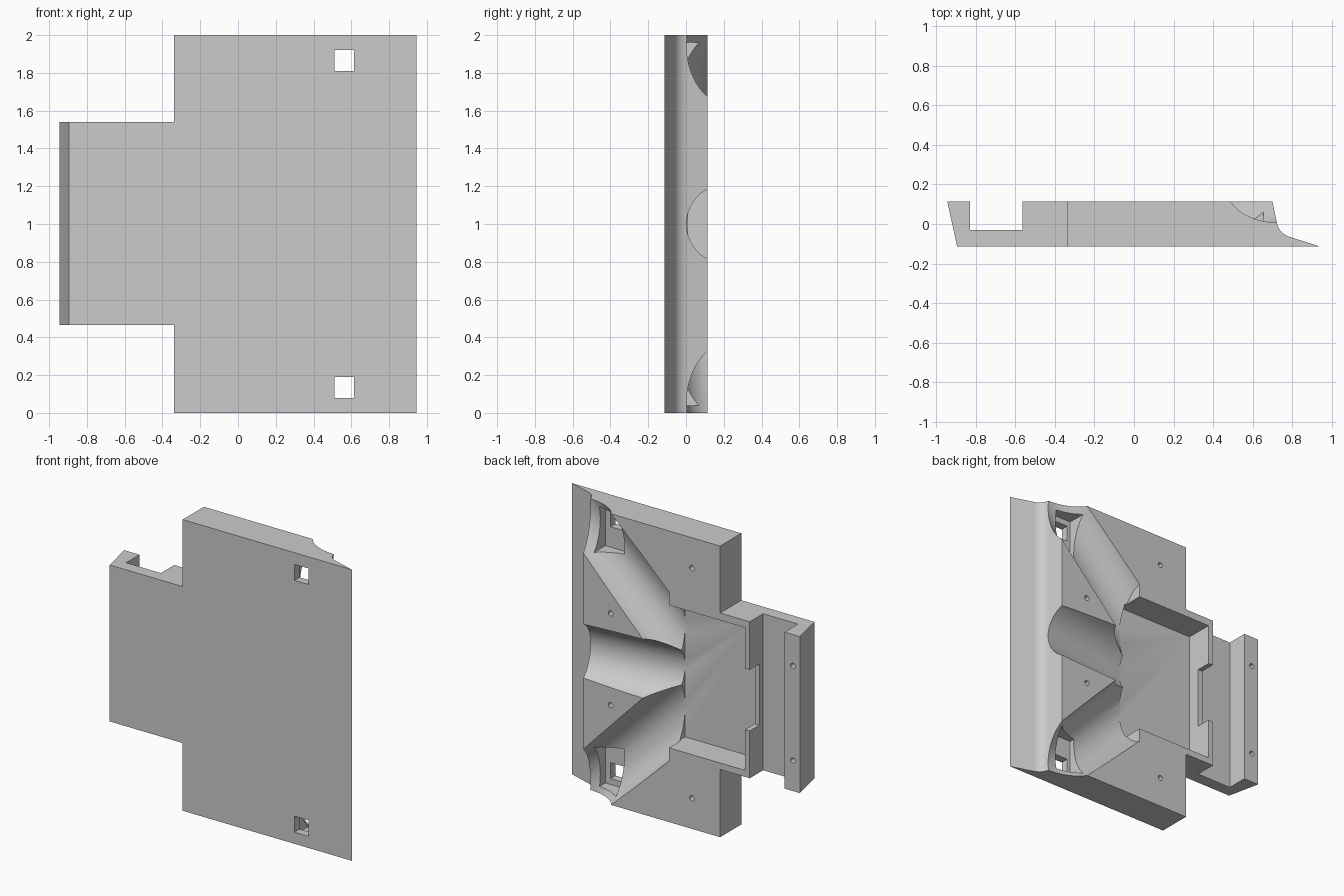
import bpy, bmesh, math
from mathutils import Vector

if "Cube" in bpy.data.objects:
    bpy.data.objects.remove(bpy.data.objects["Cube"], do_unlink=True)

gray = bpy.data.materials.new("plain_gray")
gray.use_nodes = True
gray.diffuse_color = (0.6, 0.6, 0.6, 1)
gray.node_tree.nodes["Principled BSDF"].inputs["Base Color"].default_value = (0.6, 0.6, 0.6, 1)

BACK, FRONT = 0.115, -0.115


def make_object(name, bm):
    bmesh.ops.recalc_face_normals(bm, faces=bm.faces)
    mesh = bpy.data.meshes.new(name)
    bm.to_mesh(mesh)
    bm.free()
    obj = bpy.data.objects.new(name, mesh)
    bpy.context.collection.objects.link(obj)
    mesh.materials.append(gray)
    return obj


def prism(name, outline, z0, z1):
    """Extrude an (x, y) outline from z0 to z1."""
    bm = bmesh.new()
    face = bm.faces.new([bm.verts.new((x, y, z0)) for x, y in outline])
    top = bmesh.ops.extrude_face_region(bm, geom=[face])["geom"]
    verts = [v for v in top if isinstance(v, bmesh.types.BMVert)]
    bmesh.ops.translate(bm, verts=verts, vec=(0, 0, z1 - z0))
    return make_object(name, bm)


def box(name, x0, x1, y0, y1, z0, z1):
    return prism(name, [(x0, y0), (x1, y0), (x1, y1), (x0, y1)], z0, z1)


def rod(name, start, end, radius, sides):
    start, end = Vector(start), Vector(end)
    axis = end - start
    bm = bmesh.new()
    bmesh.ops.create_cone(bm, cap_ends=True, segments=sides, radius1=radius,
                          radius2=radius, depth=axis.length)
    obj = make_object(name, bm)
    turn = axis.to_track_quat("Z", "Y").to_matrix().to_4x4()
    turn.translation = (start + end) / 2
    obj.data.transform(turn)
    return obj


def combine(target, tool, operation):
    tool.hide_render = True
    mod = target.modifiers.new(tool.name, "BOOLEAN")
    mod.operation, mod.solver, mod.object = operation, "EXACT", tool
    bpy.context.view_layer.objects.active = target
    bpy.ops.object.modifier_apply(modifier=mod.name)
    bpy.data.objects.remove(tool, do_unlink=True)


def trough(name, z_start, slope):
    """Round cutter that sinks towards the pocket and stops at its wall."""
    def point(x):
        return (x, 0.209 - (0.71 - x) * 0.12, z_start + slope * x)
    cutter = rod(name, point(-0.3), point(1.1), 0.206, 64)
    combine(cutter, box("clip", 0.05, 2, -1, 1, -1, 3), "INTERSECT")
    return cutter


# Main plate with a tapered, filleted lip
p0, p1, p2 = Vector((0.722, 0.01)), Vector((0.735, -0.05)), Vector((0.79, -0.066))
fillet = [tuple(p0 * (1 - t) ** 2 + p1 * 2 * t * (1 - t) + p2 * t * t)
          for t in [i / 8 for i in range(9)]]
plate = prism("mounting_plate",
              [(-0.34, FRONT), (-0.34, BACK), (0.70, BACK)] + fillet + [(0.945, FRONT)], 0, 2)

# Side tongue with a channel and a slanted end
tongue = prism("tongue", [(-0.895, FRONT), (-0.945, BACK), (-0.83, BACK), (-0.83, -0.03),
                          (-0.565, -0.03), (-0.565, BACK), (-0.2, BACK), (-0.2, FRONT)],
               0.465, 1.54)
combine(plate, tongue, "UNION")

# Rectangular pocket and the notch in its thin wall
cutters = [box("pocket", -0.53, 0.06, -0.075, 0.3, 0.51, 1.49),
           box("notch", -0.6, -0.5, 0.01, 0.3, 0.79, 1.21)]

# Three round troughs fanning out from the pocket
cutters.append(trough("middle_trough", 1, 0))
for s in (-1, 1):
    cutters.append(trough("diagonal_trough", 1 + s * 0.245, s))
    # Recess and square window at the end of each diagonal trough
    for name, x0, x1, y0, y1, a, b in (
            ("recess", 0.485, 0.655, -0.06, 0.1, 0.67, 0.96),
            ("window", 0.51, 0.615, -0.2, 0, 0.81, 0.92)):
        low, high = sorted((1 + s * a, 1 + s * b))
        cutters.append(box(name, x0, x1, y0, y1, low, high))
    # Small screw holes
    for x, dz in ((-0.126, 0.79), (0.492, 0.315), (-0.893, 0.325)):
        z = 1 + s * dz
        cutters.append(rod("screw_hole", (x, 0.0, z), (x, 0.2, z), 0.018, 20))

for cutter in cutters:
    combine(plate, cutter, "DIFFERENCE")

# Smooth troughs with sharp edges kept
bpy.ops.object.select_all(action="DESELECT")
plate.select_set(True)
bpy.context.view_layer.objects.active = plate
bpy.ops.object.shade_smooth_by_angle(angle=math.radians(20))
